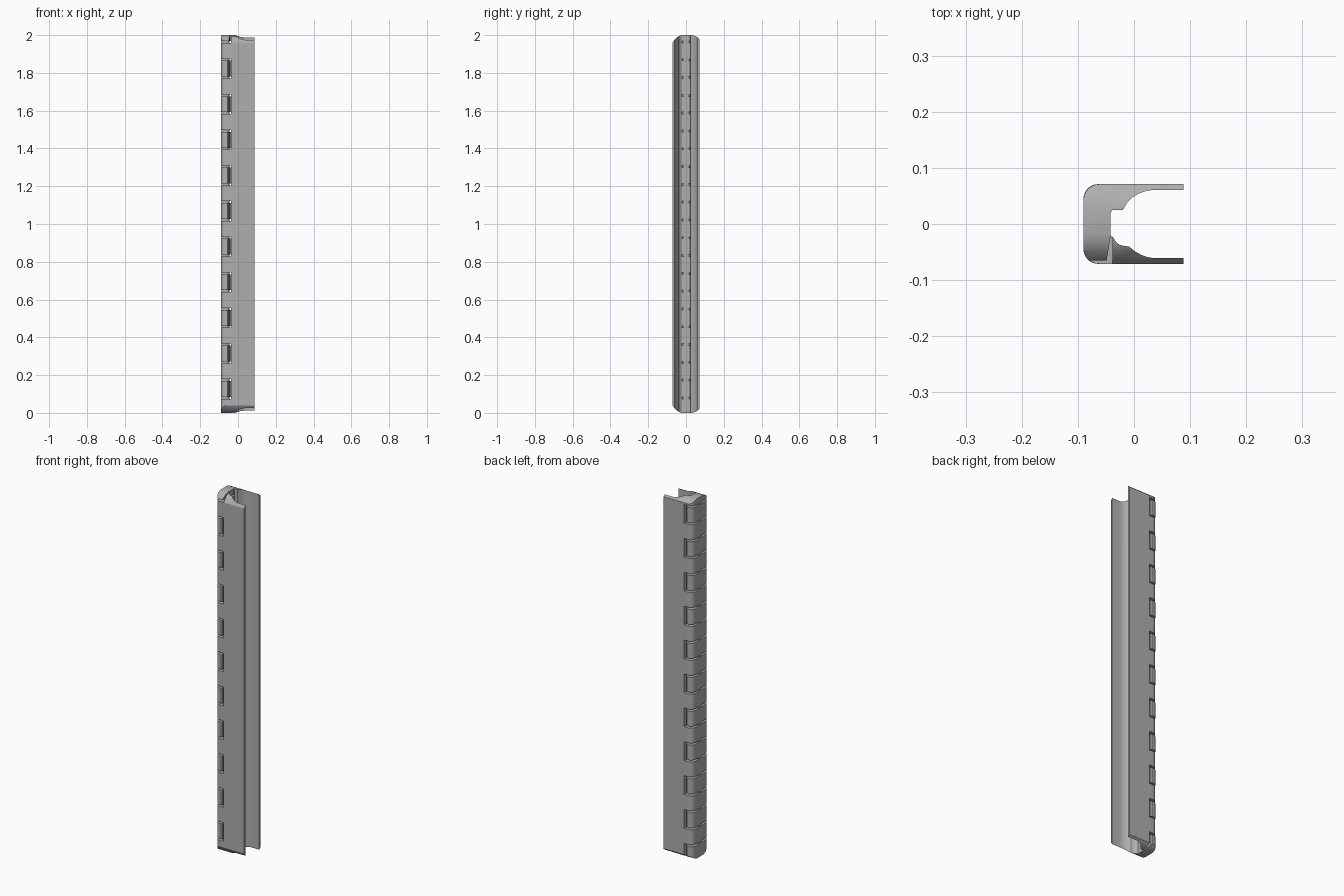
import bpy, bmesh, math
from mathutils import Matrix

cube = bpy.data.objects.get("Cube")
if cube:
    bpy.data.objects.remove(cube, do_unlink=True)

steel = bpy.data.materials.new("grey_steel")
steel.use_nodes = True
GREY = (0.43, 0.43, 0.43, 1)
steel.diffuse_color = GREY
steel.node_tree.nodes["Principled BSDF"].inputs["Base Color"].default_value = GREY

PITCH = 0.1885      # two knuckles and two gaps
GAP = 0.01
FIRST = 0.079       # centre of the lowest gap
HALF = PITCH / 2


def arc(cx, cy, r, a0, a1, n=8):
    return [(cx + r * math.cos(math.radians(a0 + (a1 - a0) * i / n)),
             cy + r * math.sin(math.radians(a0 + (a1 - a0) * i / n))) for i in range(n + 1)]


def prisms(name, profile, spans):
    """Extrude one xy profile over each z span."""
    bm = bmesh.new()
    for z0, z1 in spans:
        face = bm.faces.new([bm.verts.new((x, y, z0)) for x, y in profile])
        out = bmesh.ops.extrude_face_region(bm, geom=[face])["geom"]
        for v in out:
            if isinstance(v, bmesh.types.BMVert):
                v.co.z = z1
    bmesh.ops.recalc_face_normals(bm, faces=bm.faces[:])
    mesh = bpy.data.meshes.new(name)
    bm.to_mesh(mesh)
    bm.free()
    obj = bpy.data.objects.new(name, mesh)
    bpy.context.collection.objects.link(obj)
    mesh.materials.append(steel)
    return obj


# Envelope that rounds off both ends, drawn in yz and turned to run along x
end = [(-0.08, 0.06), (-0.071, 0.04), (-0.062, 0.026), (-0.046, 0.01), (-0.034, 0.004),
       (-0.02, 0), (0.03, 0), (0.046, 0.004), (0.06, 0.011), (0.071, 0.021), (0.08, 0.035)]
outline = end + [(y, 2 - z) for y, z in reversed(end)]
envelope = prisms("end_envelope", outline, [(-0.2, 0.2)])
envelope.data.transform(Matrix(((0, 0, 1, 0), (1, 0, 0, 0), (0, 1, 0, 0), (0, 0, 0, 1))))
bm = bmesh.new()
bm.from_mesh(envelope.data)
bmesh.ops.recalc_face_normals(bm, faces=bm.faces[:])
bm.to_mesh(envelope.data)
bm.free()
envelope.hide_render = True


def finish(obj):
    mod = obj.modifiers.new("round_ends", "BOOLEAN")
    mod.operation = "INTERSECT"
    mod.solver = "EXACT"
    mod.object = envelope
    bpy.ops.object.select_all(action="DESELECT")
    obj.select_set(True)
    bpy.context.view_layer.objects.active = obj
    bpy.ops.object.modifier_apply(modifier=mod.name)
    bpy.ops.object.shade_smooth_by_angle(angle=math.radians(30))


# Leaves: thin plates with a thick root that flares out in a concave curve
full = [(-0.01, 2.01)]
back_leaf = [(0.088, 0.071), (-0.038, 0.071), (-0.038, 0.025), (-0.02, 0.025),
             (-0.012, 0.038), (-0.002, 0.048), (0.01, 0.055), (0.022, 0.059),
             (0.036, 0.061), (0.088, 0.061)]
front_leaf = [(0.088, -0.071), (-0.038, -0.071), (-0.038, -0.022), (-0.033, -0.031),
              (-0.026, -0.037), (-0.018, -0.039), (-0.009, -0.04), (0.002, -0.049),
              (0.013, -0.055), (0.024, -0.059), (0.036, -0.061), (0.088, -0.061)]
finish(prisms("back_leaf", back_leaf, full))
finish(prisms("front_leaf", front_leaf, full))

# Knuckles: each hooks round the outer side and stops short of the other leaf
hook = [(-0.038, 0.071)] + arc(-0.062, 0.043, 0.028, 90, 180)
hook += arc(-0.064, -0.045, 0.026, 180, 270)
hook += [(-0.055, -0.071), (-0.049, -0.066), (-0.042, -0.024), (-0.042, 0.02), (-0.038, 0.025)]
mirrored = [(x, -y) for x, y in reversed(hook)]


def spans(start):
    return [(start + PITCH * k + GAP / 2, start + PITCH * k + HALF - GAP / 2)
            for k in range(-1, 11) if start + PITCH * k + HALF > 0.02]


finish(prisms("back_knuckles", hook, spans(FIRST)))
finish(prisms("front_knuckles", mirrored, spans(FIRST + HALF)))

# Pin through all the knuckles
finish(prisms("hinge_pin", arc(-0.066, 0.001, 0.022, 0, 345, 23), [(0.03, 1.97)]))

bpy.data.objects.remove(envelope, do_unlink=True)
